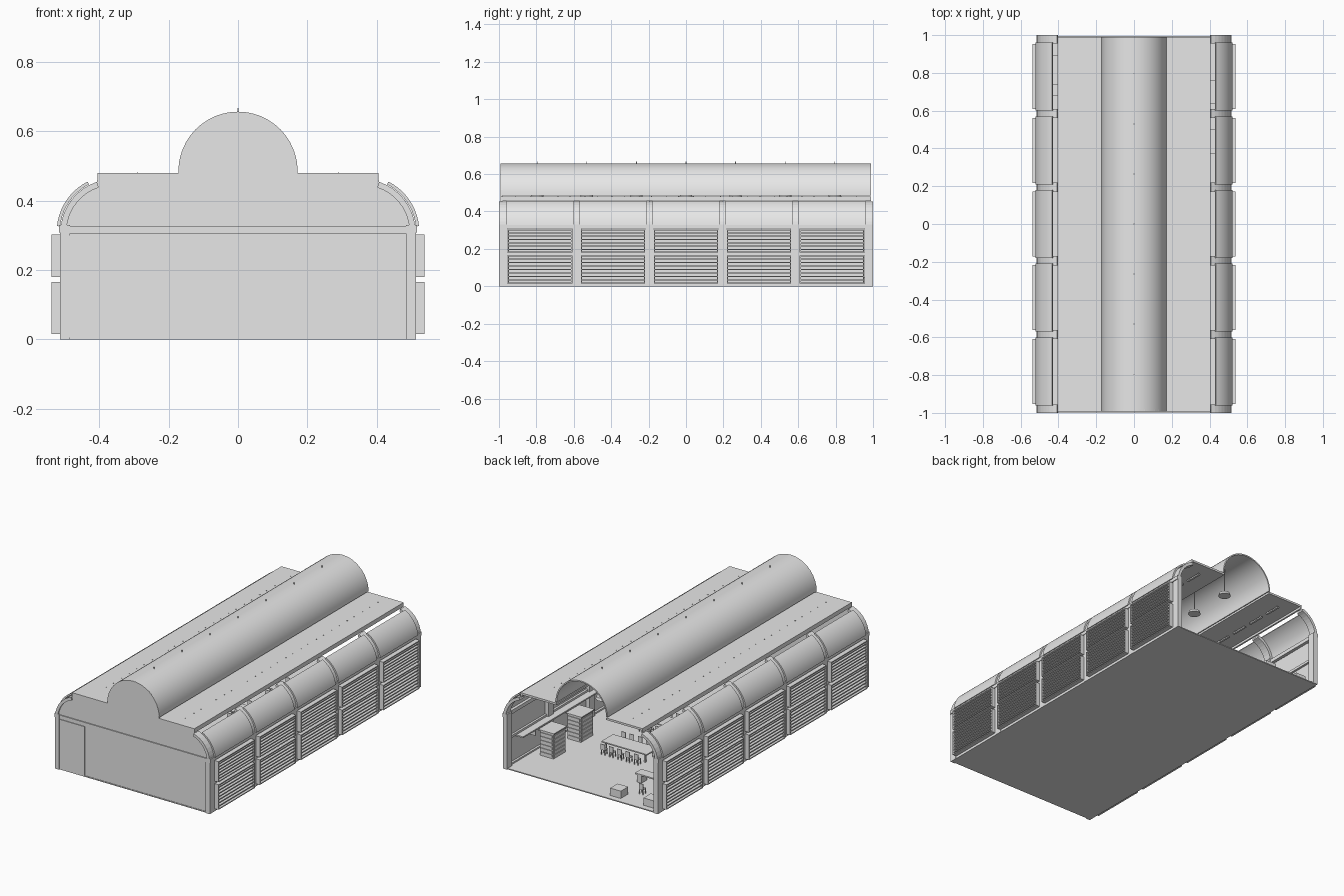
import bpy, bmesh, math
from math import sin, cos, radians

cube = bpy.data.objects.get("Cube")
if cube:
    bpy.data.objects.remove(cube, do_unlink=True)

grey = bpy.data.materials.new("plain grey")
grey.use_nodes = True
COLOUR = (0.8, 0.8, 0.8, 1)
grey.diffuse_color = COLOUR
for node in grey.node_tree.nodes:
    if node.type == 'BSDF_PRINCIPLED':
        node.inputs["Base Color"].default_value = COLOUR


def finish(name, bm, smooth=False):
    bmesh.ops.recalc_face_normals(bm, faces=bm.faces[:])
    mesh = bpy.data.meshes.new(name)
    bm.to_mesh(mesh)
    bm.free()
    mesh.materials.append(grey)
    ob = bpy.data.objects.new(name, mesh)
    bpy.context.collection.objects.link(ob)
    if smooth:
        bpy.ops.object.select_all(action='DESELECT')
        ob.select_set(True)
        bpy.context.view_layer.objects.active = ob
        bpy.ops.object.shade_smooth_by_angle(angle=radians(30))
    return ob


def add_box(bm, x, y, z):
    """Box from three (low, high) ranges."""
    verts = bmesh.ops.create_cube(bm, size=1)["verts"]
    for v in verts:
        v.co = [(a + b) / 2 + c * (b - a) for (a, b), c in zip((x, y, z), v.co)]


def boxes(name, ranges):
    bm = bmesh.new()
    for r in ranges:
        add_box(bm, *r)
    return finish(name, bm)


def add_prism(bm, profile, y0, y1):
    """Extrude an x-z outline along y."""
    face = bm.faces.new([bm.verts.new((x, y0, z)) for x, z in profile])
    new = bmesh.ops.extrude_face_region(bm, geom=[face])["geom"]
    for v in new:
        if isinstance(v, bmesh.types.BMVert):
            v.co.y = y1


def prisms(name, profile, spans, smooth=False):
    bm = bmesh.new()
    for y0, y1 in spans:
        add_prism(bm, profile, y0, y1)
    return finish(name, bm, smooth)


def arc(cx, cz, r, a0, a1, n):
    steps = [radians(a0 + (a1 - a0) * i / n) for i in range(n + 1)]
    return [(cx + r * cos(a), cz + r * sin(a)) for a in steps]


def band(cx, cz, r0, r1, a0, a1, n):
    return arc(cx, cz, r1, a0, a1, n) + arc(cx, cz, r0, a1, a0, n)


def side_range(s, a, b):
    return tuple(sorted((s * a, s * b)))


def around(c, half):
    return (c - half, c + half)


BAYS = [0.39 * i for i in range(-2, 3)]
POSTS = [(-1, -0.955), (0.955, 1)] + [around(0.39 * (i + 0.5), 0.025) for i in range(-2, 2)]

# Floor and closed front wall
boxes("floor", [((-0.51, 0.51), (-0.995, 0.995), (0, 0.006))])
half = [(0.51, 0), (0.51, 0.33)] + arc(0.36, 0.31, 0.15, 12, 72, 6)
half += [(0.405, 0.48), (0.172, 0.48)]
wall = half + arc(0, 0.485, 0.172, 0, 180, 18) + [(-x, z) for x, z in reversed(half)]
prisms("front_wall", wall, [(-0.992, -0.982)])
boxes("front_beam", [((-0.49, 0.49), (-0.998, -0.992), (0.305, 0.327))])
boxes("front_door_panel", [((-0.505, -0.32), (-0.996, -0.992), (0.006, 0.3))])

# Central barrel vault
prisms("barrel_roof", band(0, 0.485, 0.164, 0.172, 0, 180, 24), [(-0.99, 0.99)], True)

# Each long side
for s, side in ((1, "left"), (-1, "right")):
    boxes(side + "_flat_roof", [
        (side_range(s, 0.164, 0.405), (-0.99, 0.99), (0.468, 0.48)),
        (side_range(s, 0.395, 0.405), (-0.99, 0.99), (0.455, 0.47))])
    boxes(side + "_posts", [(side_range(s, 0.485, 0.513), p, (0, 0.33)) for p in POSTS])
    ribs = [(s * x, z) for x, z in band(0.36, 0.31, 0.135, 0.152, 5, 72, 8)]
    prisms(side + "_curved_ribs", ribs, POSTS)
    boxes(side + "_rails", [
        (side_range(s, 0.495, 0.517), (-1, 1), (0.308, 0.33)),
        (side_range(s, 0.495, 0.512), (-0.99, 0.99), (0.165, 0.18)),
        (side_range(s, 0.495, 0.512), (-0.99, 0.99), (0, 0.015))])
    glazing = [(s * x, z) for x, z in band(0.36, 0.31, 0.154, 0.163, 6, 63, 10)]
    prisms(side + "_curved_glazing", glazing, [around(c, 0.18) for c in BAYS], True)

    # Framed louvre panels, two rows per bay
    for row, z0, z1 in (("lower", 0.015, 0.165), ("upper", 0.18, 0.303)):
        sheets, frames, fins = [], [], []
        deep = side_range(s, 0.508, 0.538)
        for c in BAYS:
            y = around(c, 0.172)
            sheets.append((side_range(s, 0.508, 0.516), y, (z0, z1)))
            frames += [(deep, y, (z0, z0 + 0.006)), (deep, y, (z1 - 0.006, z1)),
                       (deep, (y[0], y[0] + 0.006), (z0, z1)),
                       (deep, (y[1] - 0.006, y[1]), (z0, z1))]
            n = round((z1 - z0) / 0.018)
            for i in range(1, n):
                z = z0 + (z1 - z0) * i / n
                fins.append((side_range(s, 0.515, 0.535), y, around(z, 0.003)))
        boxes(f"{side}_{row}_panels", sheets)
        boxes(f"{side}_{row}_panel_frames", frames)
        boxes(f"{side}_{row}_louvres", fins)

    # Strip lights under the flat roof, with hangers through it
    strips, hangers = [], []
    for i in range(-6, 7):
        y = i * 0.145
        strips.append((around(s * 0.29, 0.006), around(y, 0.05), (0.452, 0.46)))
        for d in (-0.04, 0.04):
            hangers.append((around(s * 0.29, 0.002), around(y + d, 0.002), (0.455, 0.482)))
    boxes(side + "_strip_lights", strips)
    boxes(side + "_light_hangers", hangers)

# Round pendant lamps under the vault
bm = bmesh.new()
for i in range(-3, 4):
    y = i * 0.265
    add_box(bm, around(0, 0.002), around(y, 0.002), (0.48, 0.667))
    disc = bmesh.ops.create_cone(bm, cap_ends=True, segments=20, radius1=0.035,
                                 radius2=0.03, depth=0.016)["verts"]
    for v in disc:
        v.co.y += y
        v.co.z += 0.485
finish("pendant_lamps", bm)

# Drawer cabinets with raised fronts
for name, y0 in (("back_cabinet", 0.64), ("inner_cabinet", 0.38)):
    parts = [((0.35, 0.44), (y0, y0 + 0.115), (0.006, 0.155)),
             ((0.343, 0.447), (y0 - 0.006, y0 + 0.121), (0.155, 0.161))]
    for i in range(6):
        z = (0.014 + i * 0.023, 0.03 + i * 0.023)
        parts.append(((0.346, 0.35), (y0 + 0.006, y0 + 0.109), z))
        parts.append(((0.356, 0.434), (y0 + 0.115, y0 + 0.119), z))
    boxes(name, parts)

# Wall bench along the left side
boxes("wall_bench", [((0.45, 0.5), (-0.9, 0.9), (0.16, 0.168))]
      + [((0.45, 0.5), around(c, 0.004), (0.13, 0.16)) for c in BAYS])


def legs(x, y, top, t):
    return [(around(a, t), around(b, t), (0.006, top)) for a in x for b in y]


def chair(x, y, back):
    return legs((x - 0.011, x + 0.011), (y - 0.011, y + 0.011), 0.035, 0.002) + [
        (around(x, 0.014), around(y, 0.014), (0.035, 0.039)),
        (around(x, 0.014), around(y + back * 0.013, 0.002), (0.039, 0.07))]


# Long tables with chairs either side
for name, ty in (("back_table", 0.46), ("middle_table", 0.1)):
    boxes(name, legs((-0.08, 0.18), (ty - 0.04, ty + 0.04), 0.055, 0.004)
          + [((-0.1, 0.2), around(ty, 0.055), (0.055, 0.062))])
    seats = []
    for i in range(5):
        for d in (-1, 1):
            seats += chair(-0.06 + i * 0.055, ty + d * 0.085, d)
    boxes(name + "_chairs", seats)

# Reception desk and chair by the open end
boxes("reception_desk", [
    ((-0.24, -0.17), (0.89, 0.96), (0.006, 0.05)),
    ((-0.46, -0.39), (0.89, 0.96), (0.006, 0.05)),
    ((-0.44, -0.18), (0.68, 0.74), (0.052, 0.06)),
    ((-0.43, -0.37), (0.685, 0.735), (0.006, 0.052)),
    ((-0.22, -0.19), (0.685, 0.735), (0.006, 0.052))])
boxes("reception_chair", chair(-0.3, 0.84, 1))
